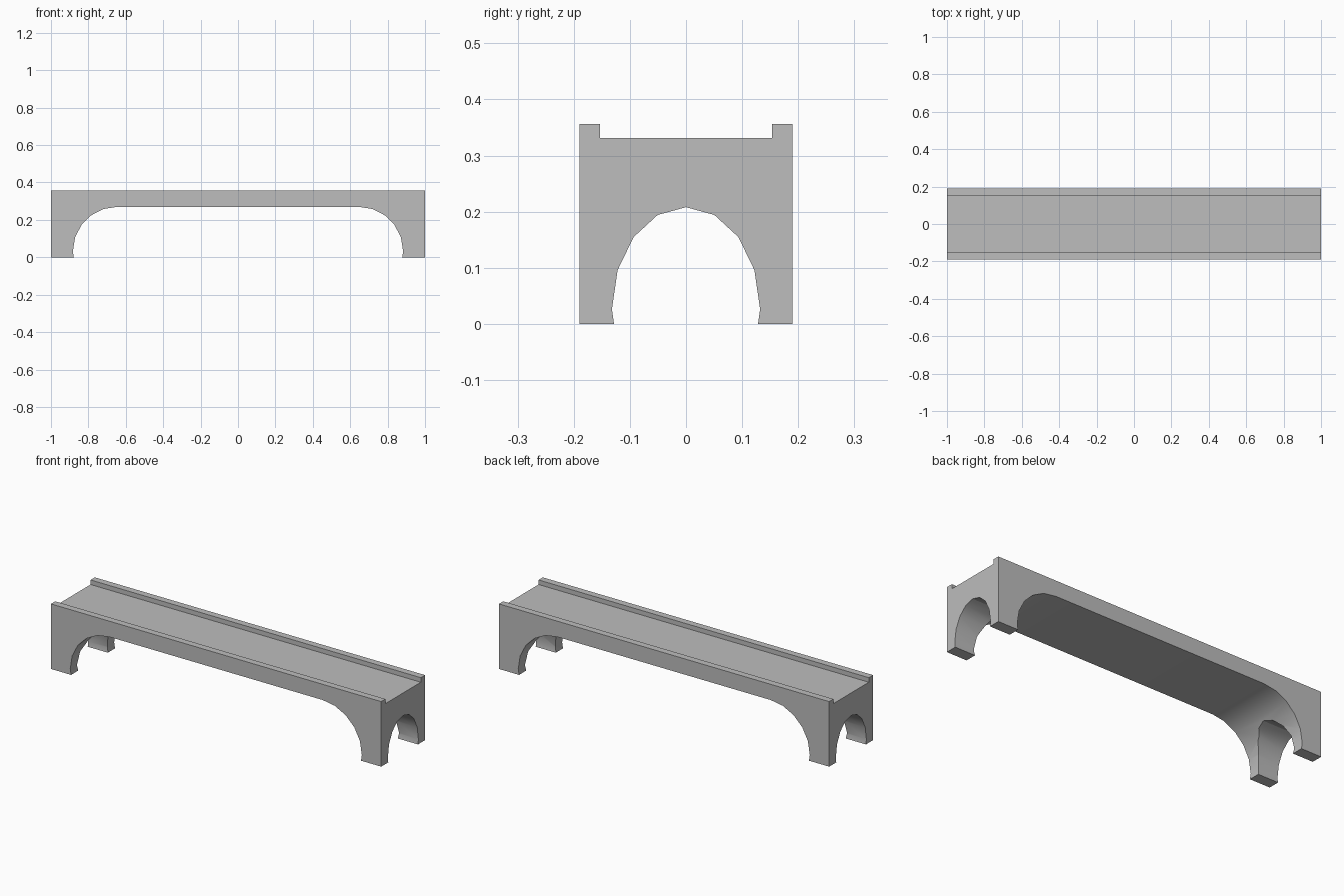
import bpy
import bmesh
import math
from mathutils import Vector

cube = bpy.data.objects.get("Cube")
if cube:
    bpy.data.objects.remove(cube, do_unlink=True)

stone = bpy.data.materials.new("stone_grey")
stone.use_nodes = True
GREY = (0.51, 0.51, 0.51, 1)
stone.diffuse_color = GREY
stone.node_tree.nodes["Principled BSDF"].inputs["Base Color"].default_value = GREY


def prism(name, profile, axis, half):
    """Extrude a (u, z) profile along x or y, centred on the origin."""
    bm = bmesh.new()
    if axis == "x":
        verts = [bm.verts.new((-half, u, z)) for u, z in profile]
        move = Vector((2 * half, 0, 0))
    else:
        verts = [bm.verts.new((u, -half, z)) for u, z in profile]
        move = Vector((0, 2 * half, 0))
    face = bm.faces.new(verts)
    extruded = bmesh.ops.extrude_face_region(bm, geom=[face], use_keep_orig=True)
    moved = [g for g in extruded["geom"] if isinstance(g, bmesh.types.BMVert)]
    bmesh.ops.translate(bm, verts=moved, vec=move)
    bmesh.ops.recalc_face_normals(bm, faces=bm.faces[:])
    mesh = bpy.data.meshes.new(name)
    bm.to_mesh(mesh)
    bm.free()
    mesh.materials.append(stone)
    obj = bpy.data.objects.new(name, mesh)
    bpy.context.collection.objects.link(obj)
    return obj


def mirrored(half):
    """Complete a profile from its right half, listed bottom to top."""
    left = [(-u, z) for u, z in reversed(half) if u > 1e-6]
    return half + left


def arc(centre_u, centre_z, ru, rz, step, count):
    """Points from one step below the springing up to the crown."""
    angles = [math.radians(step * i) for i in range(-1, count + 1)]
    return [(centre_u + ru * math.cos(a), centre_z + rz * math.sin(a)) for a in angles]


# Bridge body: solid block with a raised parapet along each edge
bridge = prism("bridge_body", mirrored([(0.19, 0), (0.19, 0.356), (0.153, 0.356), (0.153, 0.331)]), "x", 1)

# Wide rounded span under the deck, and the arched passage through both piers
span = prism("span_cutter", mirrored(arc(0.645, 0.032, 0.238, 0.238, 18, 5)), "y", 0.5)
passage = prism("passage_cutter", mirrored(arc(0, 0.026, 0.132, 0.182, 22.5, 4)), "x", 1.2)

bpy.ops.object.select_all(action="DESELECT")
bpy.context.view_layer.objects.active = bridge
bridge.select_set(True)
for cutter in (span, passage):
    cutter.hide_render = True
    cut = bridge.modifiers.new(cutter.name, "BOOLEAN")
    cut.operation = "DIFFERENCE"
    cut.solver = "EXACT"
    cut.object = cutter
    bpy.ops.object.modifier_apply(modifier=cut.name)
    bpy.data.objects.remove(cutter, do_unlink=True)

# Rounded soffits, crisp edges
bpy.ops.object.shade_smooth_by_angle(angle=math.radians(30))
